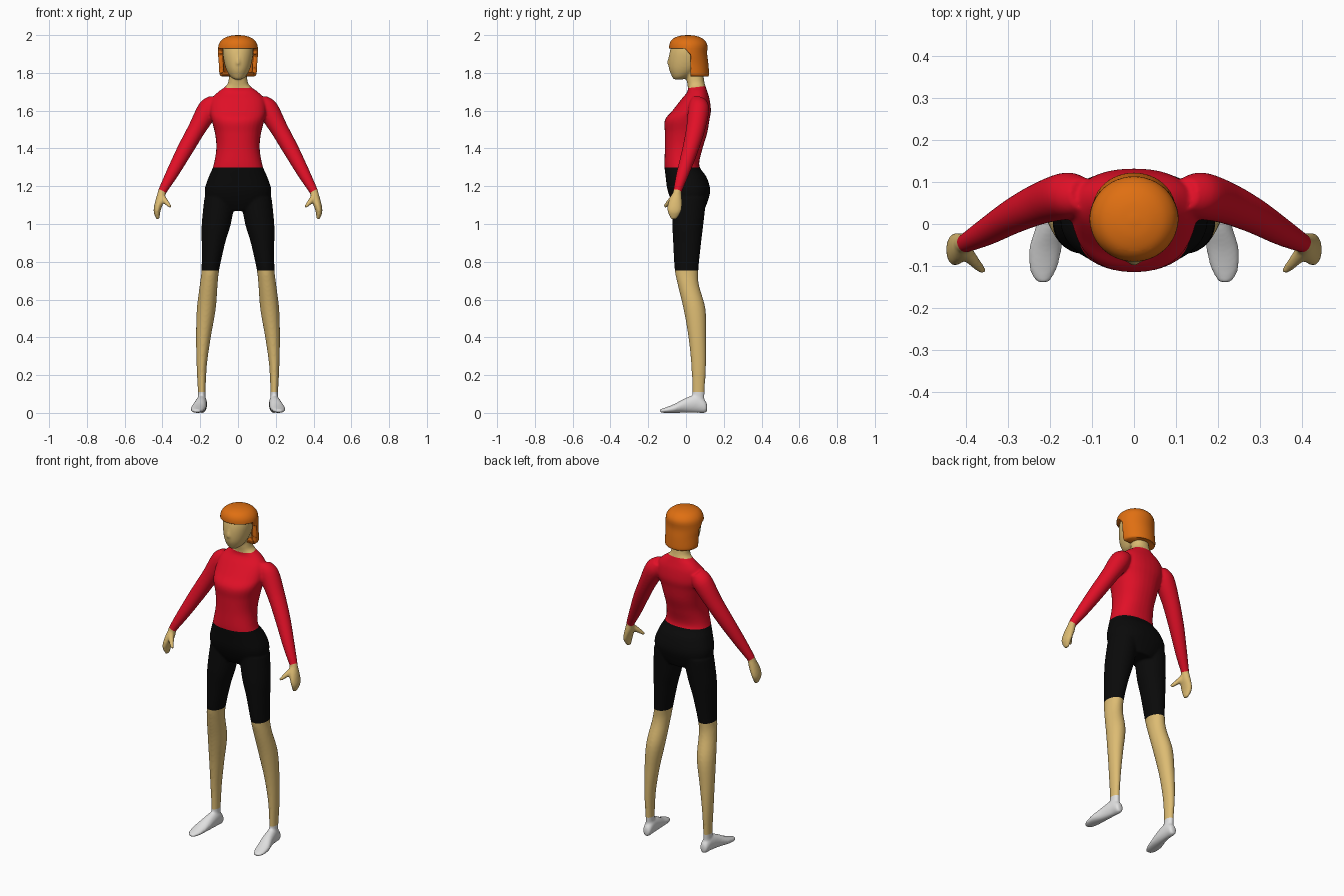
import bpy
import bmesh
from math import cos, sin, pi, copysign
from mathutils import Vector

if "Cube" in bpy.data.objects:
    bpy.data.objects.remove(bpy.data.objects["Cube"])


def material(name, colour):
    mat = bpy.data.materials.new(name)
    mat.use_nodes = True
    mat.diffuse_color = (*colour, 1)
    mat.node_tree.nodes["Principled BSDF"].inputs["Base Color"].default_value = (*colour, 1)
    return mat


skin = material("skin", (.72, .5, .17))
red = material("red fabric", (.75, .005, .02))
black = material("black fabric", (.003, .003, .003))
white = material("white fabric", (.75, .75, .75))
orange = material("orange hair", (.74, .16, .006))


def smooth_path(rings, steps=5):
    """Catmull-Rom interpolation of ring tuples."""
    out = []
    for i in range(len(rings) - 1):
        a, b, c, d = (rings[max(0, min(len(rings) - 1, i + k))] for k in (-1, 0, 1, 2))
        for s in range(steps):
            t = s / steps
            out.append([q + t / 2 * (r - p + t * (2 * p - 5 * q + 4 * r - w + t * (3 * (q - r) + w - p)))
                        for p, q, r, w in zip(a, b, c, d)])
    return out + [list(rings[-1])]


def loft(bm, rings, axis=(0, 0, 1), side=1, power=1, sides=32):
    """Closed tube through rings of (x, y, z, radius, depth)."""
    axis = Vector(axis).normalized()
    ref = Vector((0, 0, 1)) if abs(axis.y) > .9 else Vector((0, 1, 0))
    u = ref.cross(axis).normalized()
    v = axis.cross(u)
    loops = []
    for x, y, z, ru, rv in smooth_path(rings):
        loop = []
        for k in range(sides):
            a = 2 * pi * k / sides
            cu, cv = (copysign(abs(f) ** power, f) for f in (cos(a), sin(a)))
            p = Vector((x, y, z)) + u * ru * cu + v * rv * cv
            loop.append(bm.verts.new((p.x * side, p.y, p.z)))
        loops.append(loop)
    faces = [bm.faces.new(loops[0]), bm.faces.new(loops[-1])]
    for lo, hi in zip(loops, loops[1:]):
        for k in range(sides):
            n = (k + 1) % sides
            faces.append(bm.faces.new((lo[k], lo[n], hi[n], hi[k])))
    bmesh.ops.recalc_face_normals(bm, faces=faces)


def add_object(name, bm, mat=None):
    mesh = bpy.data.meshes.new(name)
    bm.to_mesh(mesh)
    bm.free()
    mesh.polygons.foreach_set("use_smooth", [True] * len(mesh.polygons))
    if mat:
        mesh.materials.append(mat)
    obj = bpy.data.objects.new(name, mesh)
    bpy.context.collection.objects.link(obj)
    return obj


# Torso and neck
body = bmesh.new()
loft(body, [(0, .025, 1.07, .09, .07), (0, .02, 1.12, .16, .095), (0, .015, 1.18, .176, .113),
            (0, 0, 1.25, .155, .108), (0, -.022, 1.31, .13, .092), (0, -.012, 1.4, .115, .1),
            (0, 0, 1.48, .122, .112), (0, .006, 1.55, .14, .118), (0, .03, 1.6, .15, .102),
            (0, .05, 1.66, .14, .075), (0, .06, 1.7, .105, .053), (0, .056, 1.73, .064, .047),
            (0, .05, 1.76, .05, .046), (0, .045, 1.83, .046, .044)], power=.88)

# Head and nose
loft(body, [(0, -.04, 1.765, .02, .025), (0, -.027, 1.782, .042, .048), (0, -.01, 1.82, .063, .08),
            (0, 0, 1.87, .076, .092), (0, .005, 1.92, .08, .089), (0, .01, 1.96, .07, .076),
            (0, .01, 1.983, .03, .04)])
loft(body, [(0, -.083, 1.84, .01, .01), (0, -.085, 1.85, .013, .016),
            (0, -.083, 1.875, .009, .013), (0, -.08, 1.9, .006, .008)])

arm_axis = Vector((.24, -.115, -.44)).normalized()
wrist = Vector((.402, -.046, 1.172))
for side in (1, -1):
    # Arm, hand and thumb
    loft(body, [(.12, .07, 1.66, .035, .04), (.155, .068, 1.612, .056, .056), (.22, .05, 1.5, .047, .05),
                (.285, .02, 1.385, .042, .042), (.35, -.018, 1.265, .033, .033),
                (.4, -.045, 1.175, .023, .023), (.41, -.05, 1.15, .02, .02)], arm_axis, side)
    loft(body, [(.402, -.045, 1.175, .02, .02), (.412, -.055, 1.13, .024, .034),
                (.424, -.06, 1.09, .021, .039), (.429, -.062, 1.06, .017, .034),
                (.424, -.065, 1.026, .009, .016)], (0, 0, -1), side)
    loft(body, [(.402, -.063, 1.142, .018, .018), (.38, -.09, 1.115, .014, .014),
                (.357, -.114, 1.09, .008, .009)], (-.04, -.045, -.05), side)
    # Leg
    loft(body, [(.095, .02, 1.14, .083, .088), (.115, .01, 1, .077, .082), (.13, .006, .9, .062, .074),
                (.146, .003, .76, .047, .063), (.155, .012, .68, .047, .056), (.168, .045, .55, .05, .058),
                (.183, .06, .4, .039, .047), (.192, .067, .25, .027, .039),
                (.192, .066, .1, .02, .032), (.192, .062, .04, .022, .036)], (0, 0, 1), side)
    # Foot
    loft(body, [(.19, .112, .026, .013, .018), (.19, .1, .034, .024, .034), (.192, .06, .048, .028, .048),
                (.199, 0, .04, .033, .04), (.211, -.06, .024, .039, .024),
                (.216, -.11, .014, .032, .014), (.217, -.138, .01, .016, .009)], (0, -1, 0), side)

# Fuse the volumes into one smooth skin
source = add_object("body_volume", body)
remesh = source.modifiers.new("fuse", "REMESH")
remesh.mode = "VOXEL"
remesh.voxel_size = .006
relax = source.modifiers.new("relax", "SMOOTH")
relax.factor = .5
relax.iterations = 8
graph = bpy.context.evaluated_depsgraph_get()
fused_mesh = bpy.data.meshes.new_from_object(source.evaluated_get(graph))
bpy.data.objects.remove(source)
fused = bmesh.new()
fused.from_mesh(fused_mesh)
bpy.data.meshes.remove(fused_mesh)

# Cut lines: sock, short leg, shirt hem, collar and cuffs
SOCK, LEG, HEM = .11, .755, 1.3
collar, collar_normal = Vector((0, 0, 1.718)), Vector((0, -.12, 1))
cuts = [(Vector((0, 0, z)), Vector((0, 0, 1))) for z in (SOCK, LEG, HEM)]
cuts.append((collar, collar_normal))
for side in (1, -1):
    flip = Vector((side, 1, 1))
    cuts.append((wrist * flip, arm_axis * flip))
for point, normal in cuts:
    bmesh.ops.bisect_plane(fused, geom=fused.verts[:] + fused.edges[:] + fused.faces[:],
                           plane_co=point, plane_no=normal)


def part_of(face):
    c = face.calc_center_median()
    c.x = abs(c.x)
    if c.x > .25:
        return "hands" if (c - wrist).dot(arm_axis) > 0 else "shirt"
    if (c - collar).dot(collar_normal) > 0:
        return "head"
    if c.z > HEM:
        return "shirt"
    return "shorts" if c.z > LEG else "legs" if c.z > SOCK else "feet"


# Separate the clothing and skin parts
for name, mat in (("head", skin), ("shirt", red), ("hands", skin),
                  ("shorts", black), ("legs", skin), ("feet", white)):
    part = fused.copy()
    bmesh.ops.delete(part, geom=[f for f in part.faces if part_of(f) != name], context="FACES")
    add_object(name, part, mat)
fused.free()

# Bobbed hair with the face opening cut away
hair = bmesh.new()
loft(hair, [(0, .042, 1.782, .088, .076), (0, .036, 1.795, .098, .086), (0, .02, 1.85, .102, .098),
            (0, .012, 1.9, .106, .1), (0, .012, 1.95, .102, .1), (0, .01, 1.98, .08, .08),
            (0, .01, 1.995, .045, .046), (0, .01, 2, .008, .008)], sides=48)
opening = [(Vector((0, 0, 1.93)), Vector((0, 0, 1))), (Vector((0, .025, 1.9)), Vector((0, 1, 0))),
           (Vector((0, 0, 1.922)), Vector((0, 1, 1)))]
for point, normal in opening:
    bmesh.ops.bisect_plane(hair, geom=hair.verts[:] + hair.edges[:] + hair.faces[:],
                           plane_co=point, plane_no=normal)
gone = [f for f in hair.faces
        if all((f.calc_center_median() - p).dot(n) < 0 for p, n in opening)]
bmesh.ops.delete(hair, geom=gone, context="FACES")
hair_obj = add_object("hair", hair, orange)
shell = hair_obj.modifiers.new("thickness", "SOLIDIFY")
shell.thickness = .024
shell.offset = -1
bpy.context.view_layer.objects.active = hair_obj
hair_obj.select_set(True)
bpy.ops.object.shade_smooth_by_angle(angle=.8)
